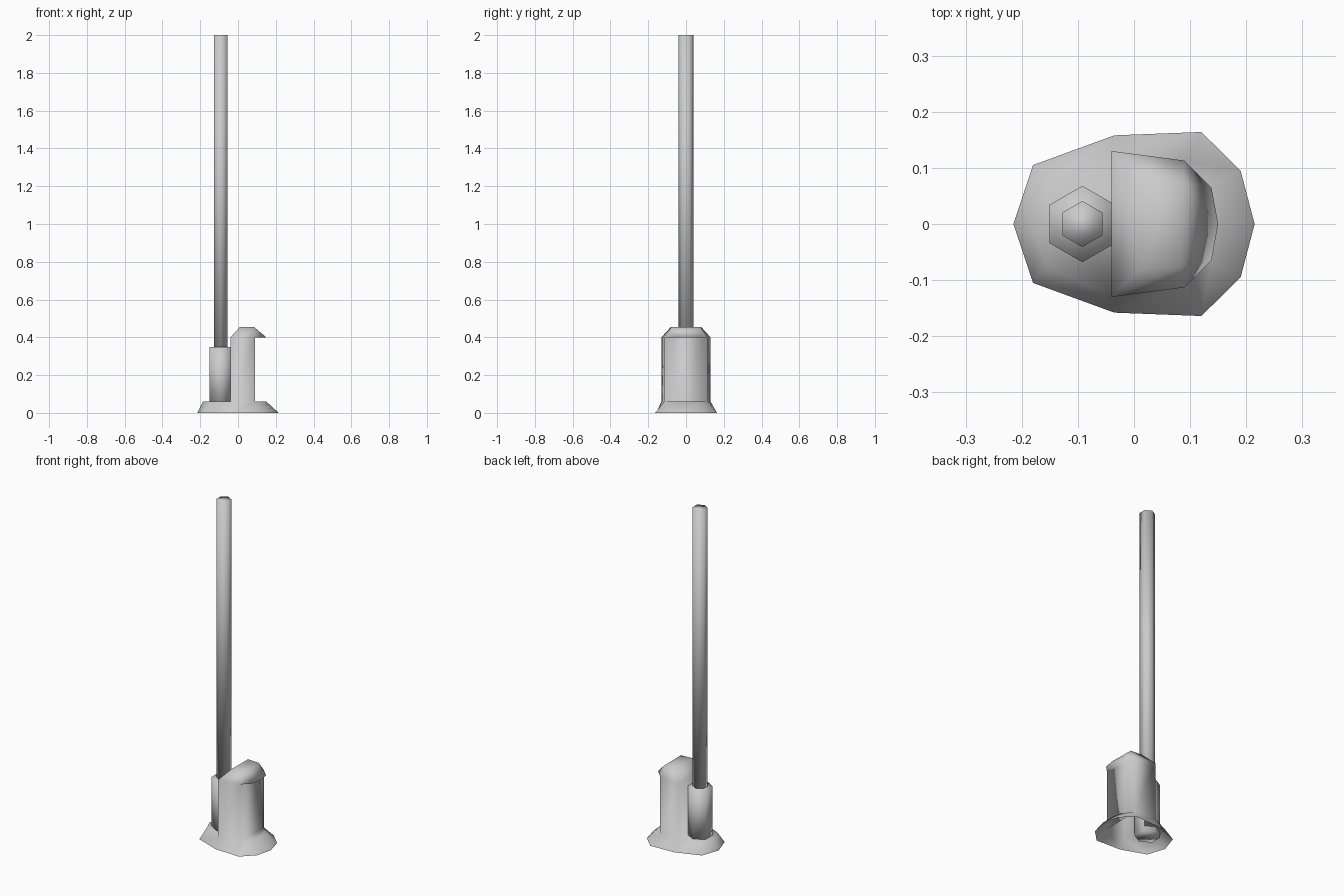
import bpy, bmesh
from math import pi

if "Cube" in bpy.data.objects:
    bpy.data.objects.remove(bpy.data.objects["Cube"])


def ring(bm, half, z):
    """Closed ring from its -y half (listed from -x to +x), mirrored to +y."""
    pts = half + [(x, -y) for x, y in reversed(half) if y]
    return [bm.verts.new((x, y, z)) for x, y in pts]


def bridge(bm, a, b):
    n = len(a)
    for i in range(n):
        j = (i + 1) % n
        bm.faces.new((a[i], a[j], b[j], b[i]))


def finish(bm, name):
    bmesh.ops.recalc_face_normals(bm, faces=bm.faces[:])
    for f in bm.faces:
        f.smooth = True
    me = bpy.data.meshes.new(name)
    bm.to_mesh(me)
    bm.free()
    ob = bpy.data.objects.new(name, me)
    bpy.context.collection.objects.link(ob)
    return ob


def hex_rod(name, radius, z0, z1):
    bpy.ops.mesh.primitive_cylinder_add(
        vertices=6, radius=radius, depth=z1 - z0,
        location=(-0.092, 0, (z0 + z1) / 2))
    bpy.context.object.name = name
    bpy.ops.object.shade_smooth()


# Housing: flared skirt, open below, with a hollow hooded body on top
bm = bmesh.new()
A, B, C, D = (-0.04, -0.13), (0.09, -0.113), (0.138, -0.065), (0.15, 0)
foot = ring(bm, [(-0.215, 0), (-0.18, -0.105), (-0.035, -0.158),
                 (0.12, -0.164), (0.19, -0.095), (0.215, 0)], 0)
deck = ring(bm, [(-0.185, 0), (-0.155, -0.075), A, B, C, D], 0.06)
bridge(bm, foot, deck)
bm.faces.new((deck[8], deck[9], deck[0], deck[1], deck[2]))  # rear ledge
bm.faces.new(deck[3:8])                                      # front ledge

# Body walls up to the hood rim
rim = ring(bm, [A, B, C, D], 0.40)          # A B C D C' B' A'
bridge(bm, [deck[i] for i in (2, 3, 7, 8)], [rim[i] for i in (0, 1, 5, 6)])
bm.faces.new(rim[1:6])                      # underside of the overhang

# Hood roof
top = ring(bm, [(0.01, -0.08), (0.085, -0.075)], 0.455)
bm.faces.new(top)
for face in ((rim[0], rim[1], top[1], top[0]), (rim[5], rim[6], top[3], top[2]),
             (rim[6], rim[0], top[0], top[3]), (rim[1], rim[2], top[1]),
             (rim[4], rim[5], top[2]), (rim[2], rim[3], top[1]),
             (rim[3], rim[4], top[2]), (rim[3], top[2], top[1])):
    bm.faces.new(face)
finish(bm, "hooded_base")

# Socket and pole
hex_rod("pole_socket", 0.068, 0.03, 0.35)
hex_rod("pole", 0.041, 0.33, 2.0)
